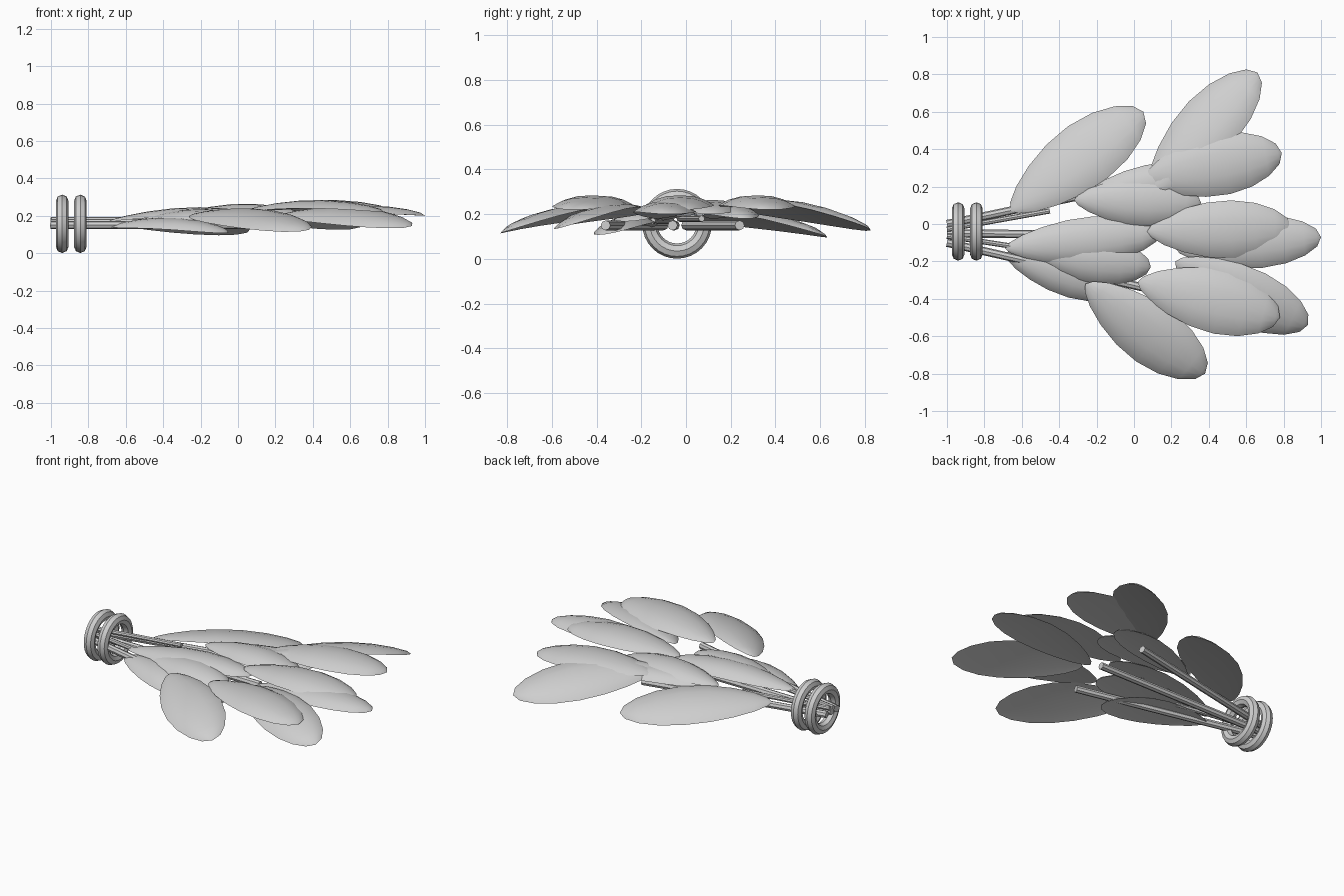
import bpy, bmesh, math
from mathutils import Vector, Matrix

if "Cube" in bpy.data.objects:
    bpy.data.objects.remove(bpy.data.objects["Cube"])

grey = bpy.data.materials.new("light_grey")
grey.diffuse_color = (0.62, 0.62, 0.62, 1)
grey.use_nodes = True
grey.node_tree.nodes["Principled BSDF"].inputs["Base Color"].default_value = grey.diffuse_color


def finish(name, bm, angle=40):
    bmesh.ops.recalc_face_normals(bm, faces=bm.faces)
    me = bpy.data.meshes.new(name)
    bm.to_mesh(me)
    bm.free()
    ob = bpy.data.objects.new(name, me)
    bpy.context.collection.objects.link(ob)
    me.materials.append(grey)
    bpy.ops.object.select_all(action='DESELECT')
    bpy.context.view_layer.objects.active = ob
    ob.select_set(True)
    bpy.ops.object.shade_smooth_by_angle(angle=math.radians(angle))
    return ob


def leaf(name, base, tip, width, roll=0, dome=0.045, arch=0.02, n=9, m=8):
    """Domed petal-shaped leaf; positive roll lifts the left edge."""
    base, tip = Vector(base), Vector(tip)
    axis = (tip - base).normalized()
    side = Vector((0, 0, 1)).cross(axis).normalized()
    side = Matrix.Rotation(math.radians(roll), 3, axis) @ side
    up = axis.cross(side)
    bm = bmesh.new()
    rings = []
    for i in range(1, n):
        t = (1 - math.cos(math.pi * i / n)) / 2
        w = math.sin(math.pi * t ** 1.2) ** 0.5
        c = base.lerp(tip, t) + up * arch * math.sin(math.pi * t)
        ring = []
        for k in range(2 * m):
            v = math.cos(math.pi * k / m)
            h = dome if k < m else dome * 0.1
            ring.append(bm.verts.new(c + side * v * w * width / 2
                                     + up * h * w * (1 - abs(v) ** 2.6)))
        rings.append(ring)
    for a, b in zip(rings, rings[1:]):
        for k in range(2 * m):
            j = (k + 1) % (2 * m)
            bm.faces.new((a[k], a[j], b[j], b[k]))
    for ring, p in ((rings[0], base), (rings[-1], tip)):
        v = bm.verts.new(p)
        for k in range(2 * m):
            bm.faces.new((ring[k], ring[(k + 1) % (2 * m)], v))
    finish(name, bm)


def stem(name, a, b, r):
    a, b = Vector(a), Vector(b)
    d = b - a
    bm = bmesh.new()
    mat = Matrix.Translation((a + b) / 2) @ d.to_track_quat('Z', 'Y').to_matrix().to_4x4()
    bmesh.ops.create_cone(bm, cap_ends=True, segments=8, radius1=r, radius2=r,
                          depth=d.length, matrix=mat)
    finish(name, bm)


# Leaves: base, tip, width, roll
leaves = [
    ((-0.66, 0.07, 0.17), (0.05, 0.60, 0.11), 0.36, -14),
    ((0.08, 0.17, 0.23), (0.66, 0.81, 0.14), 0.34, -17),
    ((0.05, 0.24, 0.22), (0.79, 0.38, 0.22), 0.33, 0),
    ((0.07, -0.04, 0.22), (0.845, -0.02, 0.22), 0.31, 0),
    ((0.22, -0.13, 0.18), (1.00, -0.07, 0.20), 0.28, 0),
    ((0.02, -0.31, 0.22), (0.78, -0.50, 0.22), 0.34, 0),
    ((0.22, -0.20, 0.20), (0.93, -0.54, 0.145), 0.32, 14),
    ((-0.26, -0.32, 0.20), (0.38, -0.80, 0.125), 0.34, 14),
    ((-0.54, -0.15, 0.17), (0.09, -0.23, 0.17), 0.25, 6),
    ((-0.69, -0.13, 0.17), (0.14, -0.05, 0.19), 0.25, 0),
    ((-0.32, 0.13, 0.20), (0.36, 0.11, 0.20), 0.26, 0),
    ((-0.30, 0.12, 0.18), (0.36, 0.27, 0.18), 0.22, 0),
    ((-0.69, -0.16, 0.14), (-0.05, -0.36, 0.11), 0.24, 8),
]
for i, (b, t, w, r) in enumerate(leaves):
    leaf(f"leaf_{i + 1}", b, t, w, r)

# Stems fanning out from the tied end
ends = [(0.14, -0.36, 0.15, 0.022), (0.20, -0.06, 0.15, 0.022), (0.14, 0.24, 0.15, 0.022),
        (-0.45, 0.07, 0.18, 0.014), (-0.45, -0.15, 0.17, 0.014)]
for i, (x, y, z, r) in enumerate(ends):
    stem(f"stem_{i + 1}", (-1.0, -0.04 + 0.05 * y / 0.3, z), (x, y, z), r)

# Two binding rings
for i, x in enumerate((-0.94, -0.843)):
    bpy.ops.mesh.primitive_torus_add(location=(x, -0.04, 0.157), rotation=(0, math.pi / 2, 0),
                                     major_radius=0.122, minor_radius=0.034,
                                     major_segments=32, minor_segments=8)
    ob = bpy.context.object
    ob.name = f"binding_ring_{i + 1}"
    ob.data.materials.append(grey)
    bpy.ops.object.shade_smooth_by_angle(angle=math.radians(40))
